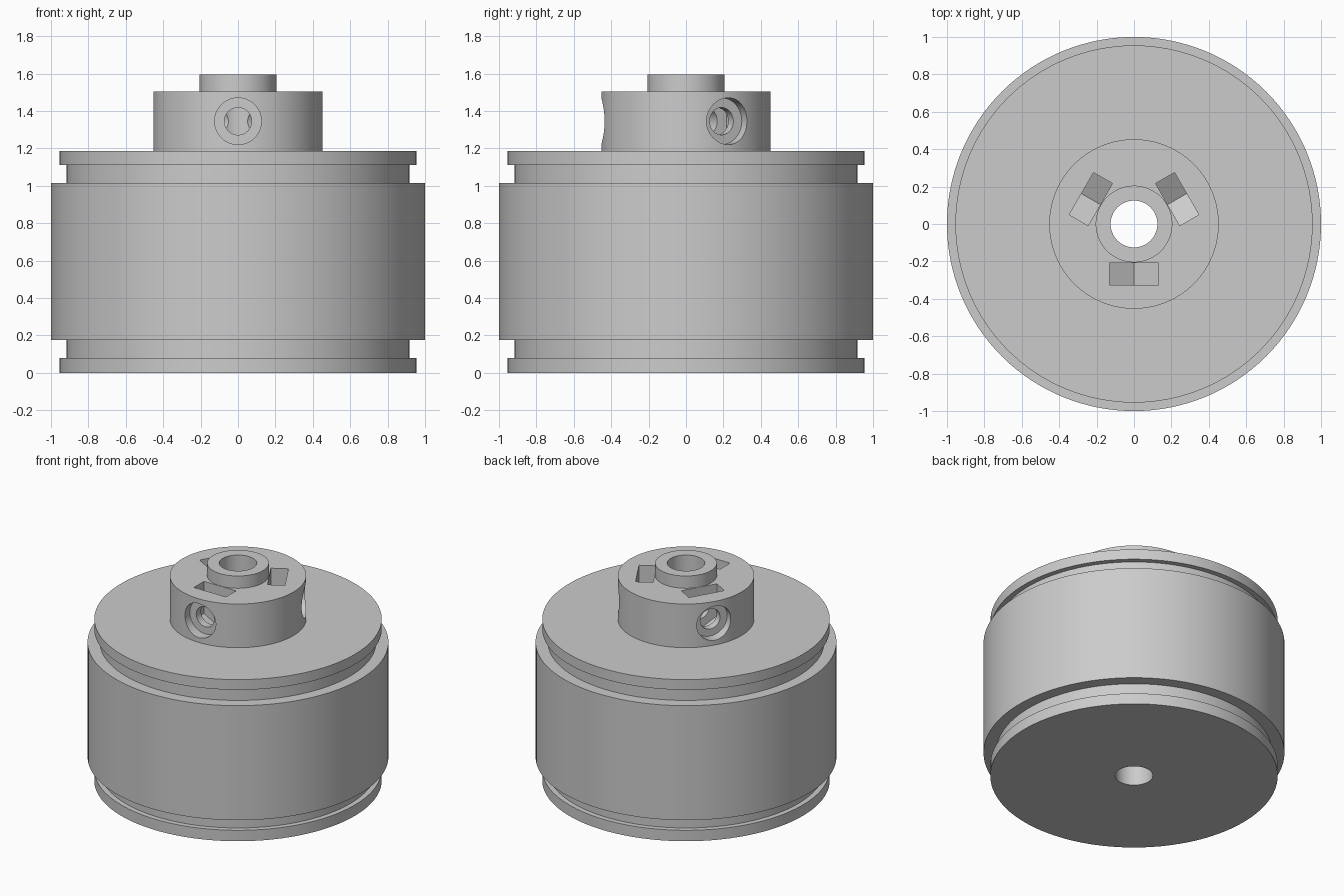
import bpy, bmesh, math
from mathutils import Matrix

cube = bpy.data.objects.get("Cube")
if cube:
    bpy.data.objects.remove(cube, do_unlink=True)

GREY = (0.6, 0.6, 0.6, 1.0)
metal = bpy.data.materials.new("plain_grey")
metal.use_nodes = True
metal.diffuse_color = GREY
metal.node_tree.nodes["Principled BSDF"].inputs["Base Color"].default_value = GREY


def finish(bm, name):
    bmesh.ops.remove_doubles(bm, verts=bm.verts, dist=1e-5)
    bmesh.ops.recalc_face_normals(bm, faces=bm.faces)
    mesh = bpy.data.meshes.new(name)
    bm.to_mesh(mesh)
    bm.free()
    mesh.materials.append(metal)
    obj = bpy.data.objects.new(name, mesh)
    bpy.context.collection.objects.link(obj)
    return obj


def lathe(name, profile, segments):
    """Revolve (radius, height) points around z; points on the axis merge."""
    bm = bmesh.new()
    verts = [bm.verts.new((r, 0, z)) for r, z in profile]
    edges = [bm.edges.new((a, b)) for a, b in zip(verts, verts[1:] + verts[:1])
             if a.co.x > 0 or b.co.x > 0]
    bmesh.ops.spin(bm, geom=verts + edges, cent=(0, 0, 0), axis=(0, 0, 1),
                   angle=math.tau, steps=segments, use_merge=True)
    return finish(bm, name)


def prism(name, outline, y0, y1):
    """Extrude an (x, z) outline along y."""
    bm = bmesh.new()
    face = bm.faces.new([bm.verts.new((x, y0, z)) for x, z in outline])
    moved = bmesh.ops.extrude_face_region(bm, geom=[face])["geom"]
    bmesh.ops.translate(bm, vec=(0, y1 - y0, 0),
                        verts=[v for v in moved if isinstance(v, bmesh.types.BMVert)])
    return finish(bm, name)


def cut(body, cutter):
    mod = body.modifiers.new("cut", "BOOLEAN")
    mod.operation = "DIFFERENCE"
    mod.solver = "EXACT"
    mod.object = cutter
    bpy.context.view_layer.objects.active = body
    bpy.ops.object.modifier_apply(modifier=mod.name)
    bpy.data.objects.remove(cutter, do_unlink=True)


# Drum with two rim grooves, hub, collar and through bore
BORE, RIM, GROOVE, DRUM, HUB, COLLAR = 0.125, 0.955, 0.918, 1.0, 0.453, 0.205
body = lathe("drum_and_hub", [
    (BORE, 0), (RIM, 0), (RIM, 0.08), (GROOVE, 0.08), (GROOVE, 0.175),
    (DRUM, 0.175), (DRUM, 1.015), (GROOVE, 1.015), (GROOVE, 1.11),
    (RIM, 1.11), (RIM, 1.185), (HUB, 1.185), (HUB, 1.505),
    (COLLAR, 1.505), (COLLAR, 1.595), (BORE, 1.595)], 128)

# Three counterbored screw holes, each crossing a nut slot with a V floor
SCREW_Z, NUT = 1.345, 0.13
point = NUT / math.cos(math.pi / 6)
for i in range(3):
    turn = Matrix.Rotation(math.tau * i / 3, 4, "Z")

    hole = lathe("screw_hole_cutter", [
        (0, 0.05), (0.073, 0.05), (0.073, 0.38), (0.125, 0.38),
        (0.125, 0.6), (0, 0.6)], 48)
    hole.data.transform(turn @ Matrix.Translation((0, 0, SCREW_Z))
                        @ Matrix.Rotation(math.pi / 2, 4, "X"))
    cut(body, hole)

    slot = prism("nut_slot_cutter", [
        (-NUT, 1.7), (-NUT, SCREW_Z - point / 2), (0, SCREW_Z - point),
        (NUT, SCREW_Z - point / 2), (NUT, 1.7)], -0.325, -0.208)
    slot.data.transform(turn)
    cut(body, slot)

# Smooth round walls, crisp machined edges
bpy.ops.object.select_all(action="DESELECT")
body.select_set(True)
bpy.context.view_layer.objects.active = body
bpy.ops.object.shade_smooth_by_angle(angle=math.radians(30))
